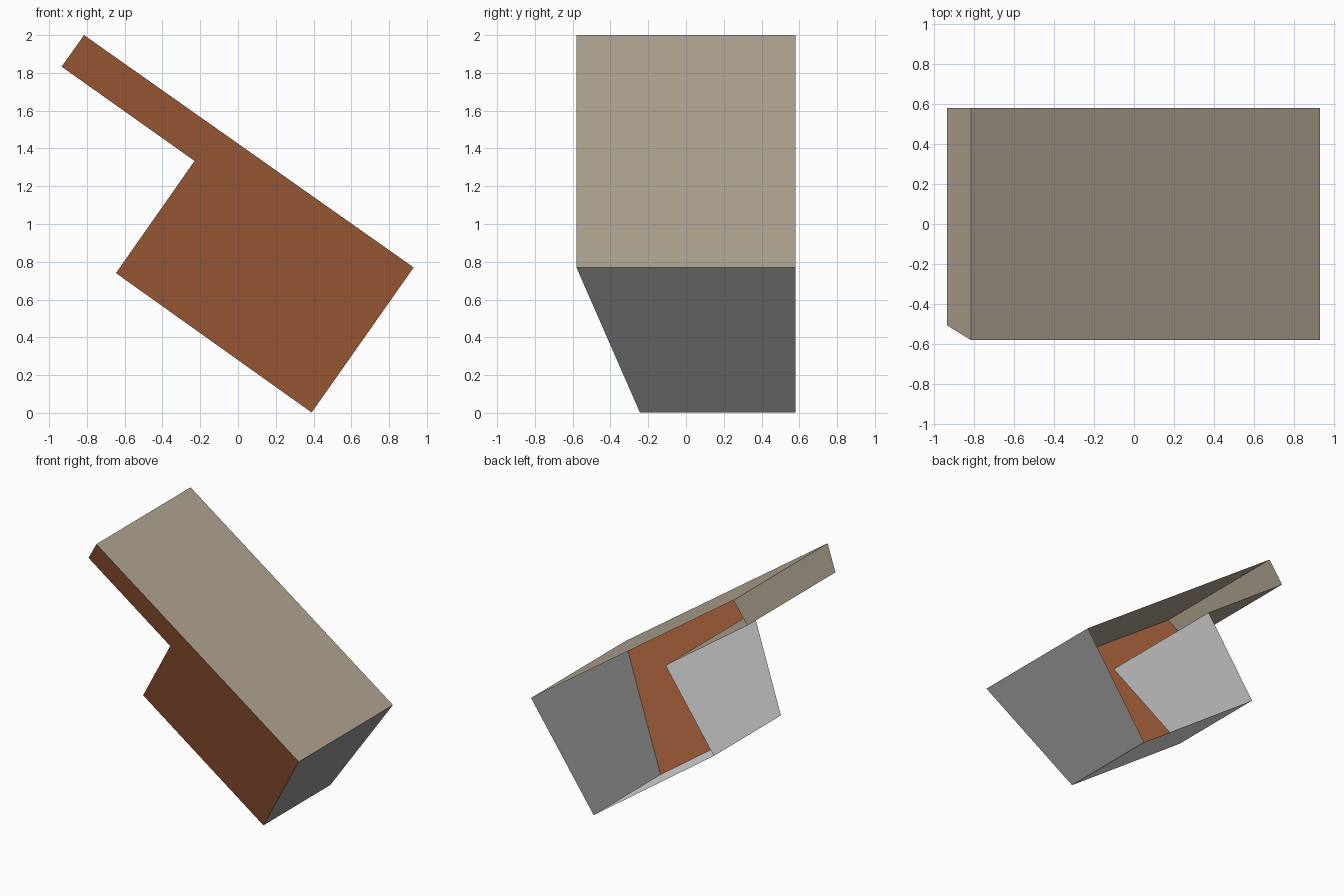
import bpy, bmesh
from mathutils import Vector

if "Cube" in bpy.data.objects:
    bpy.data.objects.remove(bpy.data.objects["Cube"])

# One flat colour per material (linear values)
def material(name, rgb):
    m = bpy.data.materials.new(name)
    m.diffuse_color = (*rgb, 1.0)
    m.use_nodes = True
    m.node_tree.nodes["Principled BSDF"].inputs["Base Color"].default_value = m.diffuse_color
    return m

BROWN, TAN, LIGHT, DARK = range(4)
materials = [
    material("rust_brown", (0.407, 0.125, 0.045)),
    material("warm_tan", (0.451, 0.386, 0.296)),
    material("light_grey", (0.79, 0.79, 0.79)),
    material("dark_grey", (0.319, 0.319, 0.319)),
]

# Tilted side profile (x, z), with the colour of the wall to the next point
profile = [
    ((-0.815, 2.0), TAN),      # short slab end
    ((-0.934, 1.833), TAN),    # slab underside
    ((-0.230, 1.334), LIGHT),  # upper box end
    ((-0.646, 0.740), LIGHT),  # box bottom
    ((0.390, 0.002), DARK),    # lower box end
    ((0.930, 0.770), TAN),     # long slab top
]
HALF_WIDTH = 0.58
SLANT = 0.358                  # front panel leans in with depth below the top

top_start = Vector(profile[0][0])
along = (Vector(profile[-1][0]) - top_start).normalized()
down = Vector((along.y, -along.x))

def front_y(p):
    return -HALF_WIDTH + SLANT * (Vector(p) - top_start).dot(down)

# Shell: slanted front panel and side walls, open at the back
bm = bmesh.new()
front = [bm.verts.new((p[0], front_y(p), p[1])) for p, _ in profile]
back = [bm.verts.new((p[0], HALF_WIDTH, p[1])) for p, _ in profile]

panel = bm.faces.new(front)
panel.material_index = BROWN
for i, (_, colour) in enumerate(profile):
    j = (i + 1) % len(profile)
    wall = bm.faces.new((front[j], front[i], back[i], back[j]))
    wall.material_index = colour

bm.normal_update()
mesh = bpy.data.meshes.new("open_shell")
bm.to_mesh(mesh)
bm.free()
for m in materials:
    mesh.materials.append(m)
shell = bpy.data.objects.new("open_shell", mesh)
bpy.context.collection.objects.link(shell)
